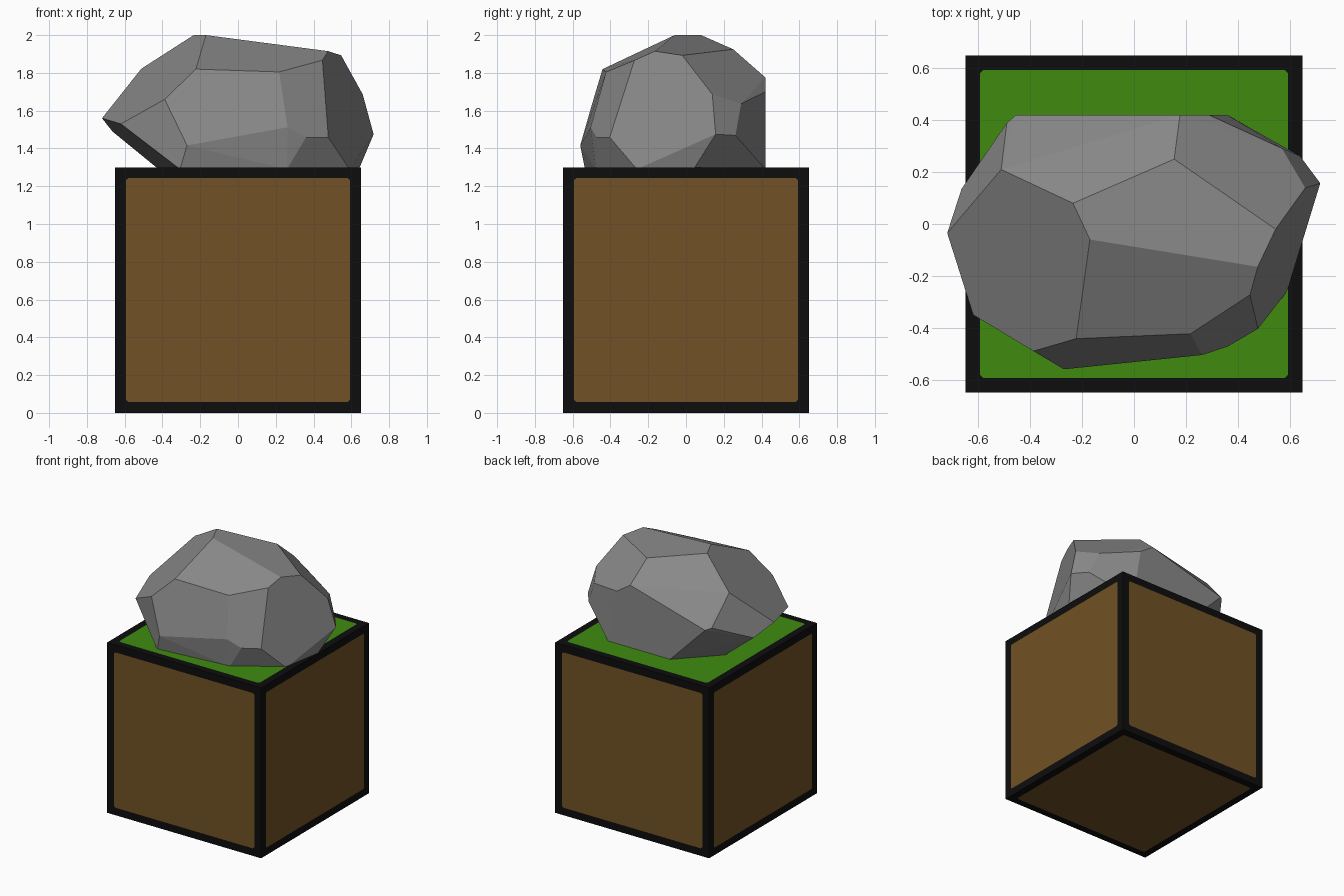
import bpy, bmesh, math

if "Cube" in bpy.data.objects:
    bpy.data.objects.remove(bpy.data.objects["Cube"])


def material(name, rgb):
    m = bpy.data.materials.new(name)
    m.diffuse_color = (*rgb, 1.0)
    m.use_nodes = True
    m.node_tree.nodes["Principled BSDF"].inputs["Base Color"].default_value = m.diffuse_color
    return m


def finish(bm, name, mats):
    me = bpy.data.meshes.new(name)
    bm.normal_update()
    bm.to_mesh(me)
    bm.free()
    for m in mats:
        me.materials.append(m)
    ob = bpy.data.objects.new(name, me)
    bpy.context.collection.objects.link(ob)
    return ob


black = material("black_border", (0.004, 0.004, 0.004))
brown = material("brown_earth", (0.165, 0.083, 0.018))
green = material("green_grass", (0.05, 0.26, 0.005))
grey = material("grey_stone", (0.25, 0.25, 0.25))

# Ground block: cube with a flush border and one coloured panel per side
SIZE, BORDER = 1.3, 0.057
bm = bmesh.new()
bmesh.ops.create_cube(bm, size=SIZE)
bmesh.ops.translate(bm, verts=bm.verts, vec=(0, 0, SIZE / 2))
panels = list(bm.faces)
bmesh.ops.inset_individual(bm, faces=panels, thickness=BORDER, use_even_offset=True)
for f in panels:
    f.material_index = 2 if f.normal.z > 0.5 else 1
# Clip the panel corners slightly
corners = [v for f in panels for v in f.verts]
bmesh.ops.bevel(bm, geom=corners, offset=0.012, segments=1, affect='VERTICES', material=0)
finish(bm, "ground_block", [black, brown, green])

# Boulder: faceted convex hull resting on the block
BASE = 1.29
points = [
    # crown
    (-0.235, 0.08, 2.0), (-0.17, -0.06, 2.0), (0.477, -0.165, 1.915), (0.546, -0.02, 1.893),
    (0.155, 0.25, 1.925), (0.447, -0.273, 1.867), (-0.512, 0.21, 1.822),
    (-0.223, -0.442, 1.82), (0.218, -0.423, 1.805), (0.177, 0.42, 1.776),
    # middle
    (0.66, 0.139, 1.687), (0.29, 0.42, 1.70), (0.57, 0.292, 1.637), (-0.388, -0.49, 1.66),
    (-0.455, 0.42, 1.60), (-0.49, 0.39, 1.615), (-0.72, -0.035, 1.56), (-0.62, -0.35, 1.53),
    (0.262, -0.505, 1.512), (-0.665, 0.135, 1.49), (0.718, 0.157, 1.475),
    (0.64, 0.262, 1.469), (0.36, -0.473, 1.459), (0.478, -0.404, 1.459), (-0.27, -0.56, 1.416),
    # foot
    (-0.307, -0.535, BASE), (0.26, -0.477, BASE), (0.59, -0.26, BASE), (0.64, 0.04, BASE),
    (0.36, 0.42, BASE), (-0.15, 0.42, BASE), (-0.42, 0.14, BASE),
]
bm = bmesh.new()
for p in points:
    bm.verts.new(p)
bmesh.ops.convex_hull(bm, input=bm.verts)
bmesh.ops.delete(bm, geom=[v for v in bm.verts if not v.link_faces], context='VERTS')
# Merge nearly level triangles into broad facets
bmesh.ops.dissolve_limit(bm, angle_limit=math.radians(5), verts=bm.verts, edges=bm.edges)
bmesh.ops.recalc_face_normals(bm, faces=bm.faces)
finish(bm, "boulder", [grey])
